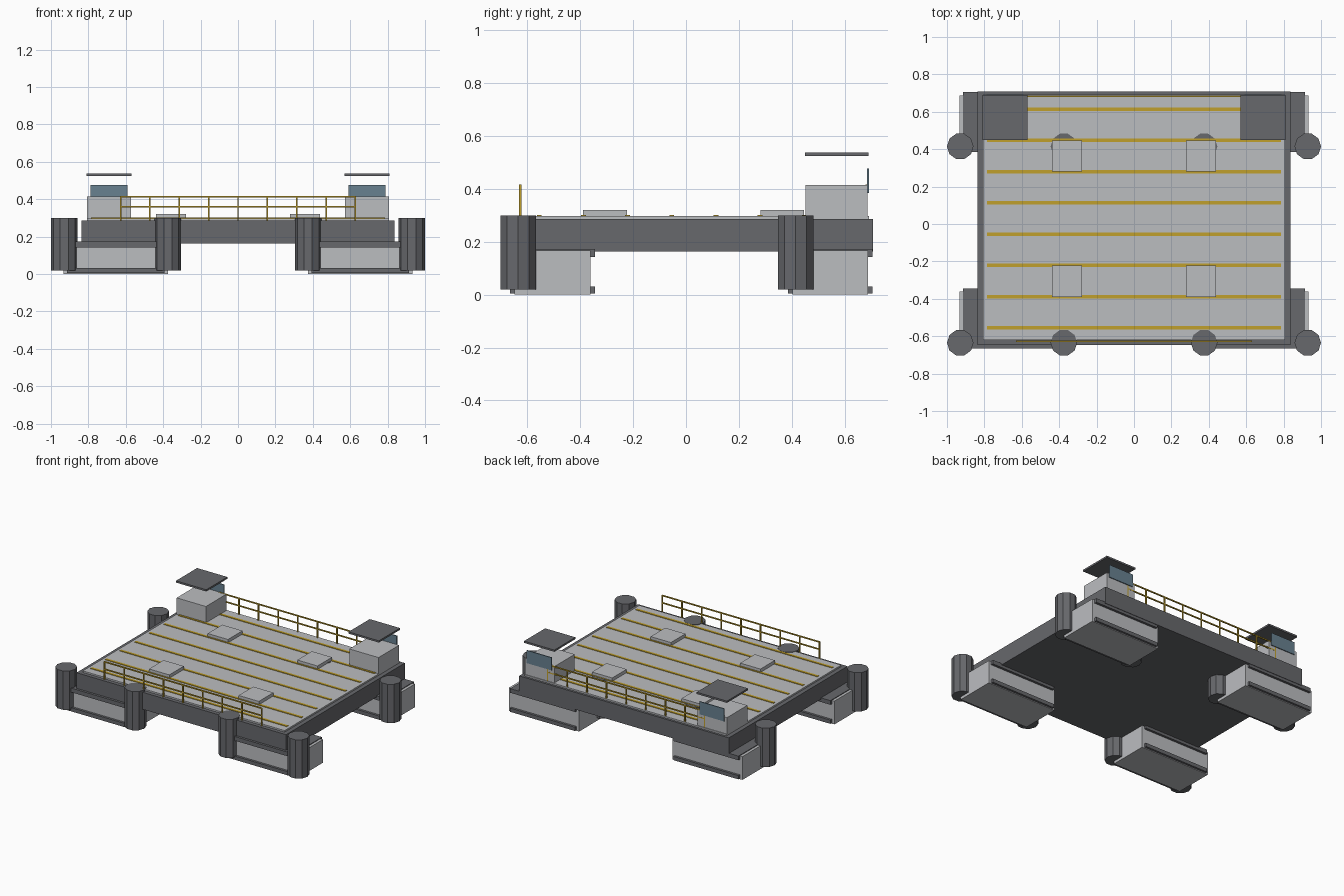
import bpy
import math

cube = bpy.data.objects.get("Cube")
if cube:
    bpy.data.objects.remove(cube, do_unlink=True)


def material(name, rgb):
    mat = bpy.data.materials.new(name)
    mat.use_nodes = True
    mat.diffuse_color = (*rgb, 1)
    mat.node_tree.nodes["Principled BSDF"].inputs["Base Color"].default_value = (*rgb, 1)
    return mat


LIGHT = material("light grey", (0.50, 0.51, 0.53))
DARK = material("dark grey", (0.135, 0.138, 0.15))
YELLOW = material("safety yellow", (0.53, 0.35, 0.025))
GLASS = material("window blue", (0.14, 0.22, 0.28))


def box(name, x, y, z, mat):
    """Box from (min, max) ranges on each axis."""
    spans = (x, y, z)
    bpy.ops.mesh.primitive_cube_add(size=1, location=[(a + b) / 2 for a, b in spans])
    ob = bpy.context.object
    ob.name = name
    ob.scale = [abs(b - a) for a, b in spans]
    bpy.ops.object.transform_apply(location=False, rotation=False, scale=True)
    ob.data.materials.append(mat)
    return ob


def around(centre, half):
    return (centre - half, centre + half)


def column(name, x, y):
    bpy.ops.mesh.primitive_cylinder_add(vertices=10, radius=0.071, depth=0.28,
                                        location=(x, y, 0.16),
                                        rotation=(0, 0, math.pi / 2))
    bpy.context.object.name = name
    bpy.context.object.data.materials.append(DARK)


# Hull and deck
box("hull", (-0.838, 0.838), (-0.648, 0.708), (0.163, 0.286), DARK)
box("deck", (-0.807, 0.807), (-0.62, 0.692), (0.28, 0.297), LIGHT)

# Painted deck stripes
for i in range(8):
    box(f"deck_stripe_{i + 1}", (-0.785, 0.785), around(-0.555 + i * 0.167, 0.009),
        (0.294, 0.301), YELLOW)

# Railings at the front and back edges
for end, y in (("front", -0.627), ("back", 0.683)):
    for i in range(9):
        box(f"{end}_rail_post_{i + 1}", around((i - 4) * 0.157, 0.004),
            around(y, 0.004), (0.286, 0.415), YELLOW)
    for level, z in (("middle", 0.36), ("top", 0.413)):
        box(f"{end}_{level}_rail", (-0.63, 0.63), around(y, 0.004),
            around(z, 0.004), YELLOW)

for side, s in (("left", 1), ("right", -1)):
    # Pontoons with fender slabs and corner columns
    for end, y in (("front", -0.505), ("back", 0.545)):
        label = f"{end}_{side}"
        cx = s * 0.653
        box(f"{label}_pontoon", around(cx, 0.28), around(y, 0.143), (0, 0.168), LIGHT)
        for level, z in (("lower", (0.005, 0.032)), ("upper", (0.143, 0.173))):
            box(f"{label}_{level}_fender", around(cx, 0.26), around(y, 0.16), z, DARK)
        column(f"{label}_outer_column", s * 0.929, y - 0.13)
        column(f"{label}_inner_column", s * 0.375, y - 0.13)

    # Deck hatches
    for end, y in (("front", -0.306), ("back", 0.364)):
        box(f"{end}_{side}_hatch", around(s * 0.358, 0.081), around(y, 0.083),
            (0.29, 0.321), LIGHT)

    # Control cabin with window and floating roof
    cx = s * 0.69
    box(f"{side}_cabin", around(cx, 0.117), (0.452, 0.686), (0.286, 0.415), LIGHT)
    box(f"{side}_cabin_window", around(cx, 0.099), (0.685, 0.692), (0.385, 0.477), GLASS)
    box(f"{side}_cabin_roof", around(cx, 0.121), (0.45, 0.691), (0.525, 0.538), DARK)
